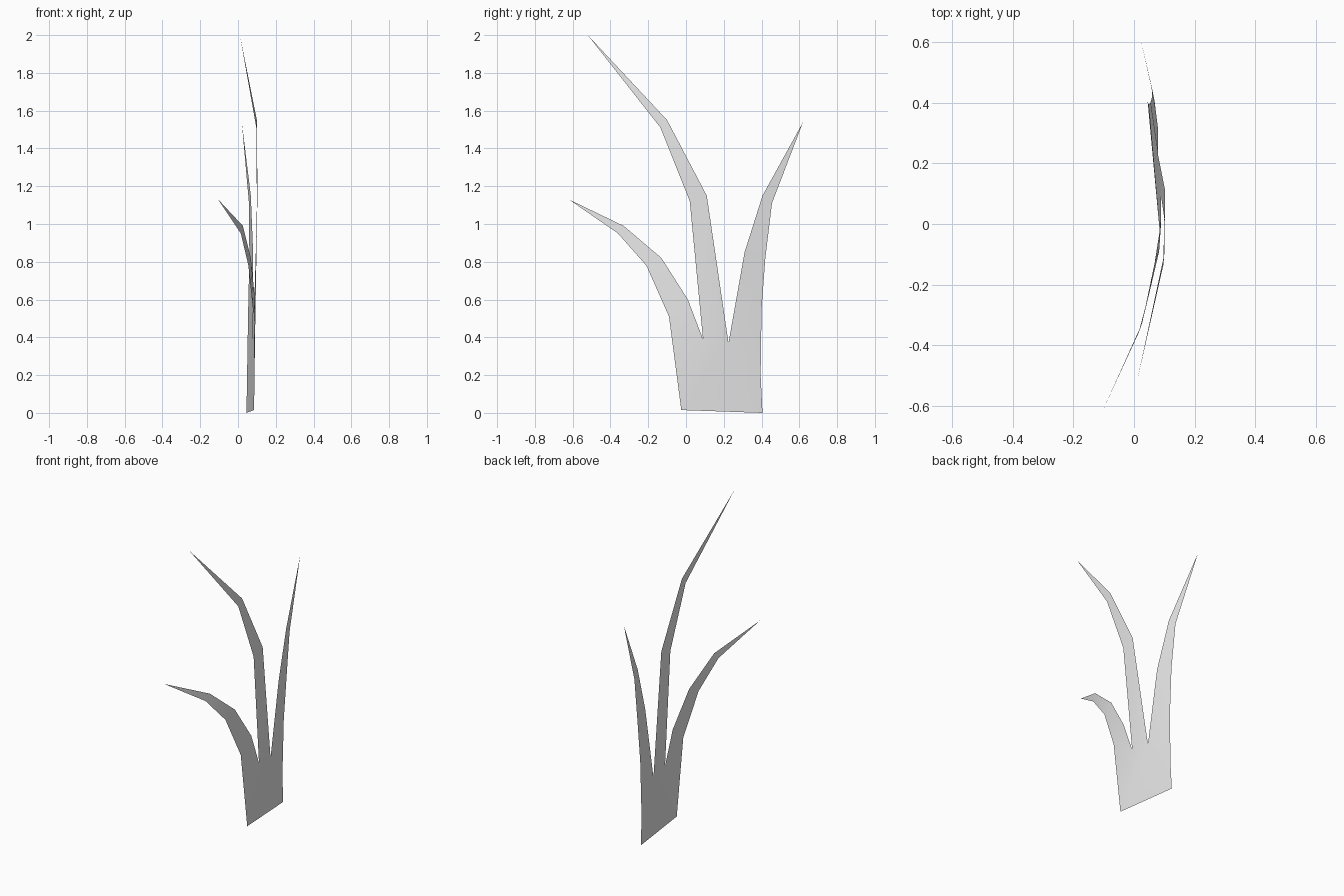
import bpy
import bmesh
from mathutils import Vector

default_cube = bpy.data.objects.get("Cube")
if default_cube:
    bpy.data.objects.remove(default_cube, do_unlink=True)

# One plain grey for the whole plant
grey = bpy.data.materials.new("plain_grey")
grey.use_nodes = True
colour = (0.8, 0.8, 0.8, 1.0)
grey.diffuse_color = colour
grey.node_tree.nodes["Principled BSDF"].inputs["Base Color"].default_value = colour

# Shared corners of the base sheet
front_foot = (0.085, -0.025, 0.015)
back_foot = (0.045, 0.405, 0)
back_waist = (0.048, 0.395, 0.2)
front_shoulder = (0.083, -0.09, 0.51)
front_notch = (0.09, 0.09, 0.39)
back_notch = (0.08, 0.225, 0.37)

bm = bmesh.new()


def add_face(*points):
    """Make one face from points, dropping any repeated corner."""
    unique = list(dict.fromkeys(points))
    bm.faces.new([bm.verts.new(Vector(p)) for p in unique])


def add_blade(front_edge, back_edge, tip):
    """Bridge two edges of a blade and close them in a pointed tip."""
    front_edge = front_edge + [tip]
    back_edge = back_edge + [tip]
    for i in range(len(front_edge) - 1):
        add_face(front_edge[i], back_edge[i], back_edge[i + 1], front_edge[i + 1])


# Base sheet
add_face(front_foot, back_foot, back_waist, back_notch)
add_face(front_foot, back_notch, front_notch)
add_face(front_foot, front_notch, front_shoulder)

# Low blade arching to the front
add_blade(
    [front_shoulder, front_shoulder, (0.055, -0.21, 0.78), (0.015, -0.36, 0.95)],
    [front_notch, (0.09, 0.01, 0.6), (0.068, -0.13, 0.82), (0.026, -0.33, 0.99)],
    (-0.105, -0.62, 1.13),
)

# Tall middle blade
add_blade(
    [front_notch, (0.1, 0.02, 1.12), (0.097, -0.135, 1.51)],
    [back_notch, (0.103, 0.11, 1.15), (0.1, -0.1, 1.55)],
    (0.01, -0.52, 2),
)

# Upright blade leaning to the back
add_blade(
    [back_notch, back_notch, (0.08, 0.31, 0.85), (0.068, 0.405, 1.15)],
    [back_waist, (0.054, 0.4, 0.55), (0.06, 0.42, 0.82), (0.058, 0.455, 1.11)],
    (0.02, 0.62, 1.54),
)

# Join the blades and base into one smooth sheet
bmesh.ops.remove_doubles(bm, verts=bm.verts, dist=0.0005)
for face in bm.faces:
    face.smooth = True
mesh = bpy.data.meshes.new("grass_tuft")
bm.to_mesh(mesh)
bm.free()
mesh.materials.append(grey)
tuft = bpy.data.objects.new("grass_tuft", mesh)
bpy.context.collection.objects.link(tuft)
